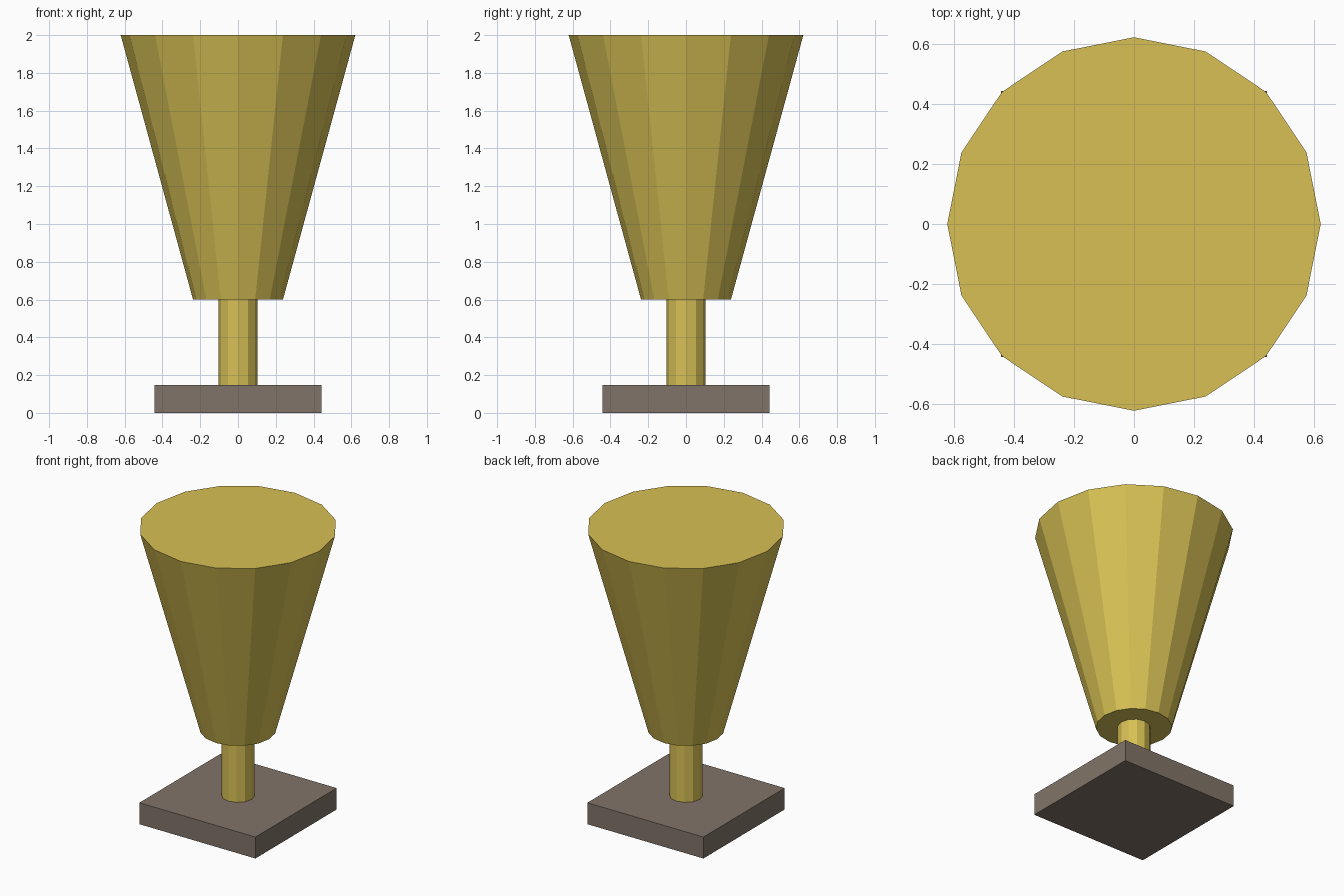
import bpy

default = bpy.data.objects.get("Cube")
if default:
    bpy.data.objects.remove(default, do_unlink=True)


def make_material(name, color):
    mat = bpy.data.materials.new(name)
    mat.use_nodes = True
    mat.diffuse_color = (*color, 1)
    mat.node_tree.nodes["Principled BSDF"].inputs["Base Color"].default_value = (*color, 1)
    return mat


gold = make_material("gold", (0.68, 0.53, 0.09))
stone = make_material("grey brown stone", (0.22, 0.175, 0.14))


def frustum(name, sides, bottom_radius, top_radius, z0, z1, mat):
    bpy.ops.mesh.primitive_cone_add(vertices=sides, radius1=bottom_radius, radius2=top_radius,
                                    depth=z1 - z0, location=(0, 0, (z0 + z1) / 2))
    obj = bpy.context.object
    obj.name = name
    obj.data.materials.append(mat)
    return obj


# Square plinth
bpy.ops.mesh.primitive_cube_add(size=1, location=(0, 0, 0.074))
plinth = bpy.context.object
plinth.name = "plinth"
plinth.scale = (0.886, 0.886, 0.148)
plinth.data.materials.append(stone)

# Stem and flared cup
frustum("stem", 12, 0.104, 0.104, 0.148, 0.6, gold)
frustum("cup", 16, 0.238, 0.621, 0.6, 2.0, gold)
